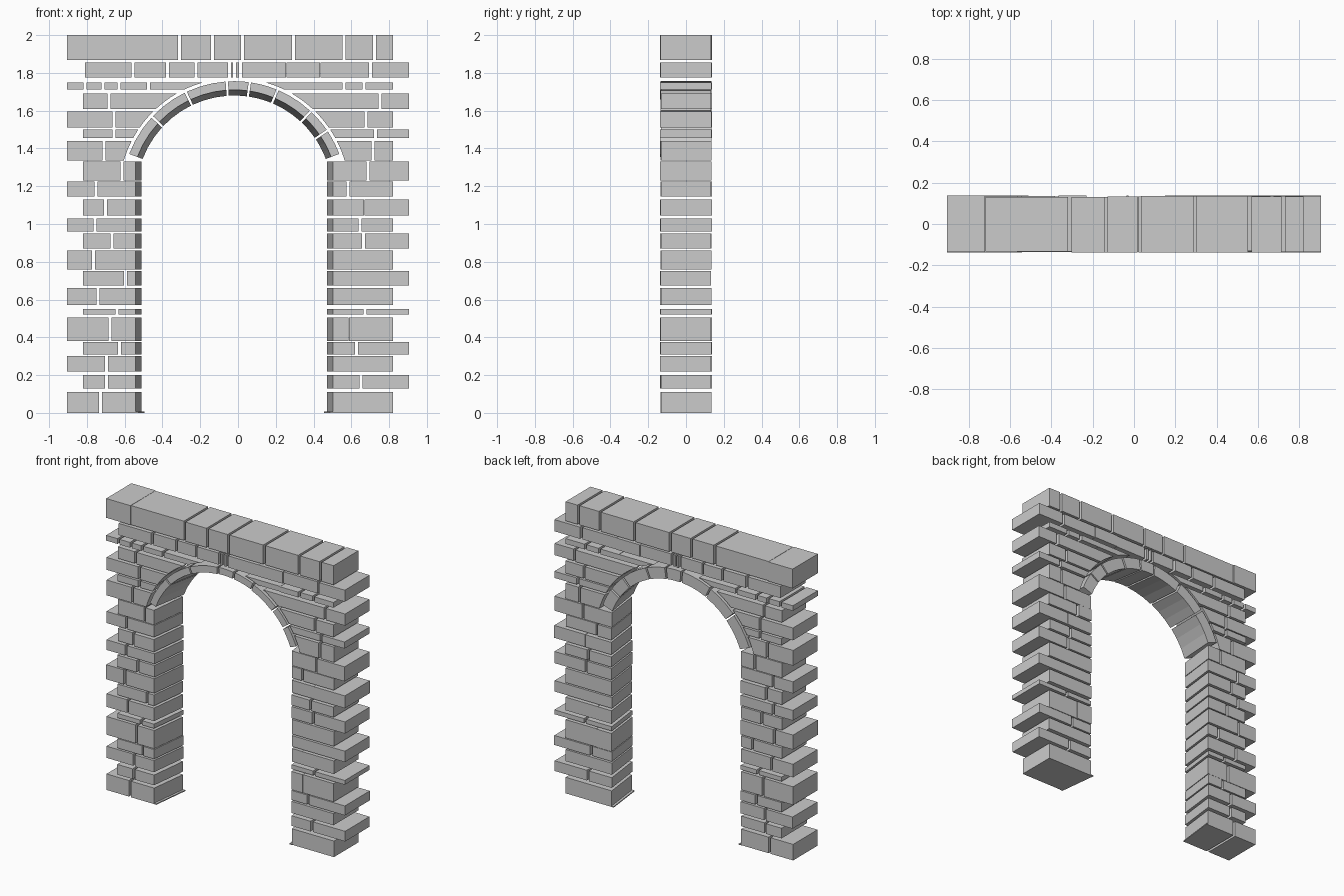
import bpy, bmesh, math, random

if "Cube" in bpy.data.objects:
    bpy.data.objects.remove(bpy.data.objects["Cube"])

random.seed(4)
CX, CZ = -0.02, 1.162            # arch centre
R_FRONT, R_BACK, R_OUT, R_CUT = 0.548, 0.518, 0.594, 0.61
JAMB_F, JAMB_B = 0.522, 0.49     # half opening at front and back
Y = 0.135


def loft(bm, front, back, y0, y1):
    """Solid between an xz outline on the front and one on the back."""
    a = [bm.verts.new((x, y0, z)) for x, z in front]
    b = [bm.verts.new((x, y1, z)) for x, z in back]
    n = len(a)
    bm.faces.new(a)
    bm.faces.new(b[::-1])
    for i in range(n):
        j = (i + 1) % n
        bm.faces.new((a[j], a[i], b[i], b[j]))


def finish(bm, name):
    bmesh.ops.recalc_face_normals(bm, faces=bm.faces)
    me = bpy.data.meshes.new(name)
    bm.to_mesh(me)
    bm.free()
    bpy.context.collection.objects.link(bpy.data.objects.new(name, me))


def brick(bm, x0, x1, z0, z1, side=0, end=None):
    """end: None square, 'jamb' splayed, 'arch' cut to the curve; side -1 left, 1 right."""
    y0, y1 = -Y - random.uniform(-.004, .003), Y + random.uniform(-.004, .003)

    def outline(half):
        outer = x0 if side <= 0 else x1
        if end == 'arch':
            zs = [z0 + (z1 - z0) * i / 4 for i in range(5)]
            inner = [(CX + side * math.sqrt(R_CUT ** 2 - (z - CZ) ** 2), z) for z in zs]
        elif end == 'jamb':
            inner = [(CX + side * half, z0), (CX + side * half, z1)]
        else:
            far = x1 if side <= 0 else x0
            inner = [(far, z0), (far, z1)]
        return [(outer, z0)] + inner + [(outer, z1)]

    loft(bm, outline(JAMB_F), outline(JAMB_B), y0, y1)


TIGHT = {.587, .577, .255, .435, -.72, .413, .668}


def gap(x):
    return 0.001 if x in TIGHT else 0.008


def run(bm, edges, z0, z1, side=0, end=None):
    """Bricks between successive edges; the one at the opening gets the special end."""
    n = len(edges) - 1
    for i in range(n):
        a = edges[i] + (gap(edges[i]) if i else 0)
        b = edges[i + 1] - (gap(edges[i + 1]) if i < n - 1 else 0)
        at_opening = (side < 0 and i == n - 1) or (side > 0 and i == 0)
        brick(bm, a, b, z0, z1, side, end if at_opening else None)


# courses: bottom, top, left joints, right joints
COURSES = [
    (0, .11, [-.727], []), (.13, .20, [-.695], [.652]),
    (.22, .30, [-.695], []), (.31, .375, [-.628], [.627]),
    (.38, .505, [-.677], [.587]), (.52, .55, [-.64], [.672]),
    (.57, .66, [-.742], [.577]), (.675, .75, [-.596], []),
    (.76, .86, [-.765], []), (.87, .95, [-.667], [.665]),
    (.96, 1.03, [-.757], [.645]), (1.045, 1.13, [-.702], [.668]),
    (1.145, 1.225, [-.753], [.582]), (1.23, 1.33, [-.614], [.688]),
    (1.335, 1.44, [-.709], [.715]), (1.455, 1.50, [-.656], [.727]),
    (1.51, 1.595, [-.656], [.678]), (1.61, 1.69, [-.684], [.752]),
    (1.712, 1.748, [-.81, -.715, -.63, -.474], [.413, .56, .667]),
]
for k, (z0, z1, lj, rj) in enumerate(COURSES):
    left, right = (-.905, .82) if k % 2 == 0 else (-.82, .905)
    end = 'jamb' if z1 < 1.332 else 'arch'
    for side, edges in ((-1, [left] + lj + [0]), (1, [0] + rj + [right])):
        bm = bmesh.new()
        run(bm, edges, z0, z1, side, end)
        finish(bm, f"{'left' if side < 0 else 'right'}_course_{k + 1}")

# full-width courses over the arch
for name, z0, z1, edges in (
        ("upper_course", 1.775, 1.855,
         [-.81, -.555, -.373, -.222, -.045, -.018, .013, .255, .435, .702, .905]),
        ("top_course", 1.868, 2.0,
         [-.905, -.72, -.31, -.135, .025, .295, .56, .722, .82])):
    bm = bmesh.new()
    run(bm, edges, z0, z1)
    finish(bm, name)

# arch ring of splayed voussoirs
JOINTS = [160, 137, 115.6, 93.8, 82, 67.3, 47, 34, 20]
bm = bmesh.new()
for a, b in zip(JOINTS, JOINTS[1:]):
    angs = [math.radians(a - .6 + (b - a + 1.2) * i / 3) for i in range(4)]

    def arc(r, seq):
        return [(CX + r * math.cos(t), CZ + r * math.sin(t)) for t in seq]
    outer = arc(R_OUT, angs)
    loft(bm, outer + arc(R_FRONT, angs[::-1]), outer + arc(R_BACK, angs[::-1]),
         -Y + random.uniform(-.002, .004), Y + random.uniform(-.004, .002))
finish(bm, "arch_ring")

# thin slips on the ground along each jamb
for side in (-1, 1):
    bm = bmesh.new()

    def slip(h):
        return [(CX + side * (h + .004), 0), (CX + side * (h - .016), 0),
                (CX + side * (h - .016), .007), (CX + side * (h + .004), .007)]
    loft(bm, slip(JAMB_F), slip(JAMB_B), -Y, Y)
    finish(bm, "left_ground_slip" if side < 0 else "right_ground_slip")
